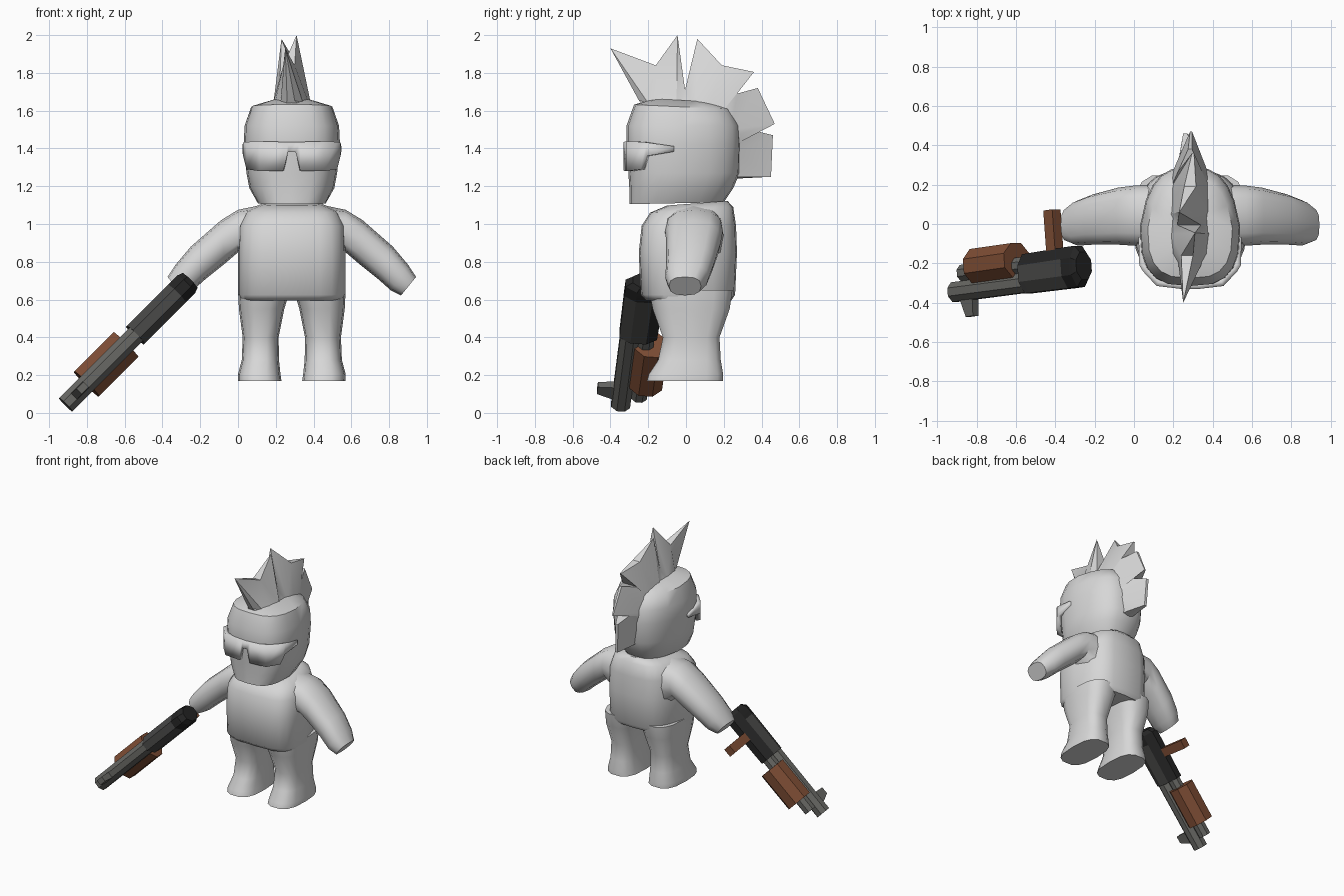
import bpy, bmesh, math
from mathutils import Vector, Matrix

if "Cube" in bpy.data.objects:
    bpy.data.objects.remove(bpy.data.objects["Cube"])

CX = 0.285  # body centre line


def material(name, rgb):
    m = bpy.data.materials.new(name)
    m.diffuse_color = (*rgb, 1)
    m.use_nodes = True
    m.node_tree.nodes["Principled BSDF"].inputs["Base Color"].default_value = m.diffuse_color
    return m


GREY = material("light grey", (0.68, 0.68, 0.68))
STEEL = material("steel grey", (0.135, 0.135, 0.125))
DARK = material("dark grey", (0.065, 0.065, 0.063))
BLACK = material("near black", (0.018, 0.018, 0.018))
WOOD = material("brown wood", (0.21, 0.075, 0.035))


def finish(name, bm, mats, angle=50):
    bmesh.ops.remove_doubles(bm, verts=bm.verts, dist=0.0005)
    bmesh.ops.recalc_face_normals(bm, faces=bm.faces)
    me = bpy.data.meshes.new(name)
    bm.to_mesh(me)
    bm.free()
    for m in mats:
        me.materials.append(m)
    me.shade_smooth()
    me.set_sharp_from_angle(angle=math.radians(angle))
    ob = bpy.data.objects.new(name, me)
    bpy.context.collection.objects.link(ob)
    return ob


def loft(name, rings, mats, n=16, p=2.0, taper=0.0, phase=0.0, matrix=None, angle=50):
    """Skin of superellipse rings, each given as (centre, u axis, v axis)."""
    bm = bmesh.new()
    loops = []
    for c, u, v in rings:
        loop = []
        for i in range(n):
            a = 2 * math.pi * (i + phase) / n
            ca, sa = math.cos(a), math.sin(a)
            x = math.copysign(abs(ca) ** (2 / p), ca)
            y = math.copysign(abs(sa) ** (2 / p), sa)
            x *= 1 - taper * max(y, 0)
            loop.append(bm.verts.new(Vector(c) + Vector(u) * x + Vector(v) * y))
        loops.append(loop)
    for a, b in zip(loops, loops[1:]):
        for i in range(n):
            j = (i + 1) % n
            bm.faces.new((a[i], a[j], b[j], b[i]))
    bm.faces.new(loops[0])
    bm.faces.new(loops[-1])
    if matrix:
        bm.transform(matrix)
    return finish(name, bm, mats, angle)


def slice_(x0, x1, y0, y1, z, tilt=0.0):
    """Horizontal ring from its extents; tilt raises the back."""
    return (((x0 + x1) / 2, (y0 + y1) / 2, z), ((x1 - x0) / 2, 0, 0), (0, (y1 - y0) / 2, tilt))


# Torso and head
def centred(hx, y0, y1, z, tilt=0.0):
    return slice_(CX - hx, CX + hx, y0, y1, z, tilt)


loft("torso", [centred(0.27, -0.21, 0.24, 0.595), centred(0.285, -0.24, 0.26, 0.625),
               centred(0.285, -0.25, 0.27, 0.85), centred(0.28, -0.235, 0.265, 0.99),
               centred(0.24, -0.19, 0.25, 1.075, 0.015), centred(0.15, -0.10, 0.22, 1.11, 0.012)],
     [GREY], n=20, p=3.6, taper=0.2)
loft("head", [centred(0.18, -0.30, 0.20, 1.11, 0.005), centred(0.225, -0.30, 0.25, 1.19),
              centred(0.24, -0.305, 0.285, 1.27), centred(0.255, -0.315, 0.29, 1.42),
              centred(0.25, -0.315, 0.285, 1.52), centred(0.215, -0.275, 0.235, 1.62, -0.012),
              centred(0.10, -0.17, 0.13, 1.655, -0.008)],
     [GREY], n=20, p=2.9, taper=0.2)

# Legs and arms, mirrored about the centre line
LEG = [(0.0, 0.23, -0.21, 0.20, 0.17), (0.0, 0.225, -0.20, 0.20, 0.205), (0.02, 0.217, -0.15, 0.187, 0.28),
       (0.025, 0.215, -0.125, 0.18, 0.40), (0.005, 0.245, -0.18, 0.235, 0.55), (0.0, 0.275, -0.20, 0.25, 0.65)]
# top edge x, z; bottom edge x, z; y range
ARM = [(0.45, 1.10, 0.50, 0.76, -0.12, 0.20), (0.57, 1.075, 0.57, 0.85, -0.11, 0.195),
       (0.66, 1.02, 0.64, 0.79, -0.105, 0.185), (0.82, 0.88, 0.74, 0.71, -0.105, 0.15),
       (0.90, 0.785, 0.81, 0.648, -0.11, 0.12), (0.943, 0.72, 0.863, 0.622, -0.09, 0.08)]
mirror = Matrix.Translation((2 * CX, 0, 0)) @ Matrix.Scale(-1, 4, (1, 0, 0))
leg_rings = [slice_(*r) for r in LEG]
arm_rings = [(((a + c) / 2, (y0 + y1) / 2, (b + d) / 2), ((a - c) / 2, 0, (b - d) / 2), (0, (y1 - y0) / 2, 0))
             for a, b, c, d, y0, y1 in ARM]
for side, m in (("right", None), ("left", mirror)):
    flip = mirror if m is None else Matrix()
    loft(side + "_leg", leg_rings, [GREY], n=14, p=2.8, matrix=flip)
    loft(side + "_arm", arm_rings, [GREY], n=12, p=2.6, matrix=m)

# Spiky crest: ridge x, y, z, half width; base y, z, half width
CREST = [(.28, -.25, 1.655, .02, -.24, 1.64, .03), (.25, -.40, 1.93, 0, -.2, 1.64, .06),
         (.27, -.16, 1.84, .03, -.15, 1.64, .09), (.31, -.045, 2.0, 0, -.05, 1.64, .1),
         (.28, -.005, 1.71, .06, 0, 1.63, .1), (.23, .06, 1.98, 0, .05, 1.62, .1),
         (.285, .19, 1.84, .03, .12, 1.6, .1), (.30, .36, 1.805, .005, .18, 1.58, .1),
         (.285, .27, 1.69, .06, .22, 1.55, .1), (.285, .38, 1.72, .01, .24, 1.5, .1),
         (.29, .47, 1.53, .005, .26, 1.47, .09), (.28, .34, 1.50, .05, .26, 1.42, .08),
         (.26, .46, 1.47, .01, .26, 1.38, .07), (.27, .45, 1.25, .01, .24, 1.25, .05),
         (.28, .26, 1.24, .01, .22, 1.24, .02)]
bm = bmesh.new()
rows = []
for x, y, z, w, by, bz, bw in CREST:
    rows.append([bm.verts.new(co) for co in ((CX - bw, by, bz), (x - w, y, z), (x + w, y, z), (CX + bw, by, bz))])
for a, b in zip(rows, rows[1:]):
    for i in range(4):
        j = (i + 1) % 4
        bm.faces.new((a[i], a[j], b[j], b[i]))
bm.faces.new(rows[0])
bm.faces.new(rows[-1])
bmesh.ops.triangulate(bm, faces=bm.faces[:])
finish("hair_crest", bm, [GREY], 35)

# Wrap-around glasses: offset from centre, y, bottom z, top z
LENS = [(0.02, -0.33, 1.38, 1.435), (0.045, -0.33, 1.282, 1.435), (0.17, -0.315, 1.28, 1.437),
        (0.24, -0.24, 1.29, 1.435), (0.258, -0.21, 1.36, 1.432), (0.262, -0.065, 1.383, 1.412)]
columns = [(-d, y, a, b) for d, y, a, b in reversed(LENS)] + LENS
bm = bmesh.new()
cols = [(bm.verts.new((CX + d, y, a)), bm.verts.new((CX + d, y, b))) for d, y, a, b in columns]
for a, b in zip(cols, cols[1:]):
    bm.faces.new((a[0], b[0], b[1], a[1]))
glasses = finish("glasses", bm, [GREY], 35)
sol = glasses.modifiers.new("thickness", "SOLIDIFY")
sol.thickness = 0.035
sol.offset = -1

# Gun frame: local x runs to the muzzle, local z is the gun's top side (toward -y)
fwd = Vector((-0.70, -0.10, -0.70)).normalized()
up = Vector((0, -1, 0))
up = (up - fwd * up.dot(fwd)).normalized()
gun = Matrix((fwd, up.cross(fwd), up)).transposed().to_4x4()
gun.translation = (-0.255, -0.212, 0.70)


def bar(name, stations, mats, n=8):
    """Faceted bar along the gun: (x, z centre, half width, half height)."""
    k = 1 / math.cos(math.pi / n)
    rings = [((x, 0, z), (0, w * k, 0), (0, 0, h * k)) for x, z, w, h in stations]
    return loft(name, rings, mats, n=n, phase=0.5, matrix=gun, angle=30)


receiver = bar("gun_receiver", [(0, 0, 0.055, 0.07), (0.03, 0, 0.066, 0.105), (0.10, 0, 0.066, 0.105),
                                (0.41, 0, 0.066, 0.10)], [DARK, BLACK])
back = gun.inverted()
for f in receiver.data.polygons:  # black rear end and underside
    if (back @ f.center).x < 0.11 or f.normal.dot(up) < -0.3:
        f.material_index = 1

bar("gun_barrel", [(0.38, 0.045, 0.05, 0.05), (0.938, 0.04, 0.05, 0.05)], [STEEL])
bar("gun_magazine_tube", [(0.38, -0.045, 0.042, 0.042), (0.87, -0.05, 0.042, 0.042)], [STEEL])
bar("gun_fore_end", [(0.475, -0.075, 0.092, 0.088), (0.77, -0.075, 0.092, 0.088)], [WOOD])


def block(name, stations, mat):
    """Square post standing across the gun: (x, z, half length, half width)."""
    rings = [((x, 0, z), (l * 1.414, 0, 0), (0, w * 1.414, 0)) for x, z, l, w in stations]
    loft(name, rings, [mat], n=4, phase=0.5, matrix=gun, angle=30)


block("gun_front_sight", [(0.84, 0.06, 0.05, 0.024), (0.825, 0.175, 0.026, 0.02)], STEEL)
block("gun_grip", [(0.20, -0.06, 0.032, 0.03), (0.20, -0.305, 0.032, 0.03)], WOOD)
